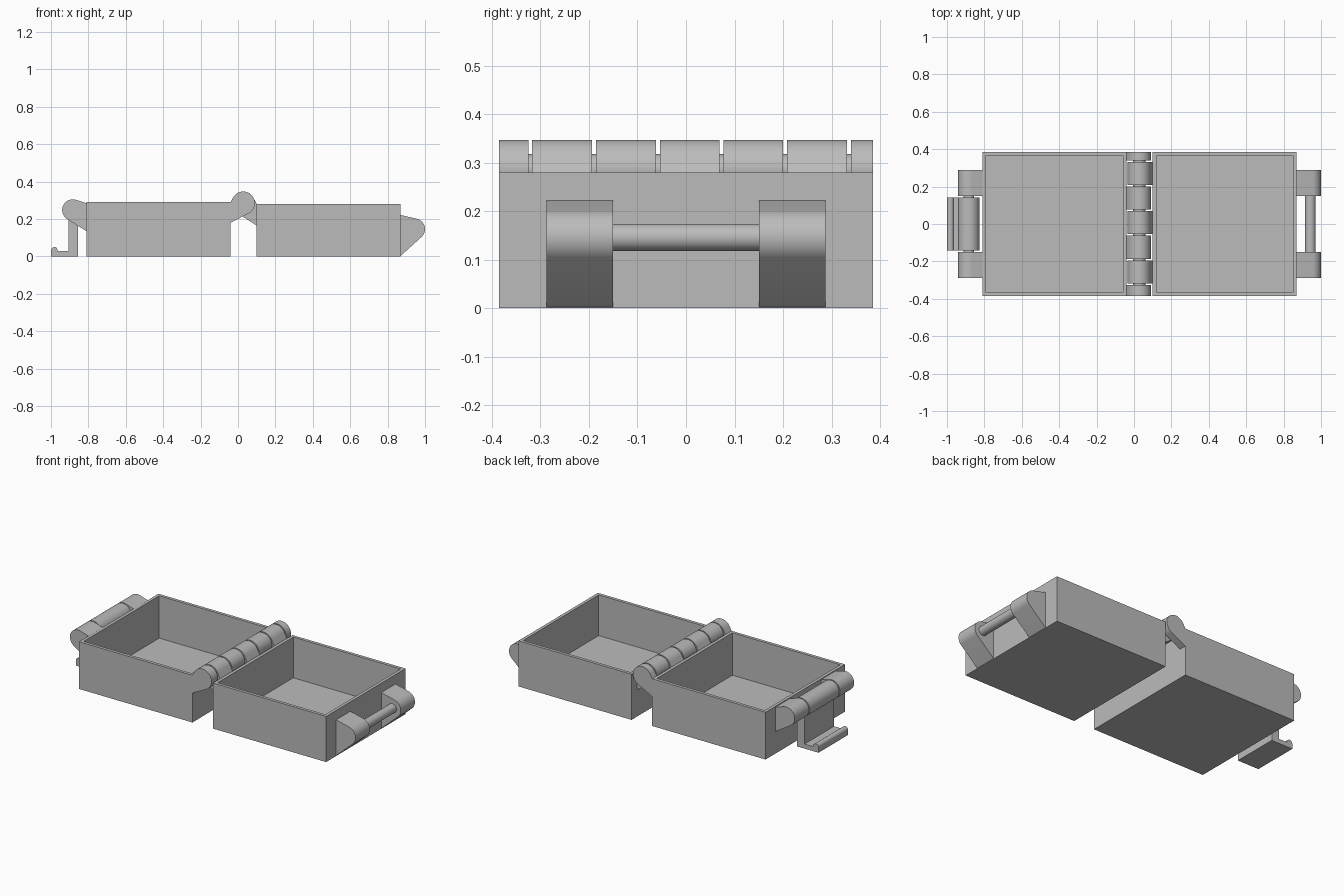
import bpy, bmesh, math
from mathutils import Vector
from mathutils.geometry import convex_hull_2d

cube = bpy.data.objects.get("Cube")
if cube:
    bpy.data.objects.remove(cube)

GREY = (0.5, 0.5, 0.5, 1)
grey = bpy.data.materials.new("plain grey")
grey.use_nodes = True
grey.diffuse_color = GREY
grey.node_tree.nodes["Principled BSDF"].inputs["Base Color"].default_value = GREY


def finish(name, bm):
    """Turn a bmesh into a grey object with sharp edges kept."""
    bmesh.ops.recalc_face_normals(bm, faces=bm.faces)
    mesh = bpy.data.meshes.new(name)
    bm.to_mesh(mesh)
    bm.free()
    mesh.materials.append(grey)
    obj = bpy.data.objects.new(name, mesh)
    bpy.context.collection.objects.link(obj)
    bpy.ops.object.select_all(action="DESELECT")
    obj.select_set(True)
    bpy.context.view_layer.objects.active = obj
    bpy.ops.object.shade_smooth_by_angle(angle=math.radians(25))
    return obj


def extrude(name, outline, y0, y1):
    """Extrude an x-z outline along y."""
    bm = bmesh.new()
    face = bm.faces.new([bm.verts.new((x, y0, z)) for x, z in outline])
    grown = bmesh.ops.extrude_face_region(bm, geom=[face])["geom"]
    verts = [g for g in grown if isinstance(g, bmesh.types.BMVert)]
    bmesh.ops.translate(bm, verts=verts, vec=(0, y1 - y0, 0))
    return finish(name, bm)


def circle(centre, r, n=48):
    return [(centre[0] + r * math.cos(math.tau * i / n),
             centre[1] + r * math.sin(math.tau * i / n)) for i in range(n)]


def lug(centre, r, anchors):
    """Round eye with flat sides running tangentially to its anchors."""
    pts = [Vector(p) for p in circle(centre, r) + anchors]
    return [pts[i] for i in convex_hull_2d(pts)]


def tray(name, x0, x1, height, depth=0.385, wall=0.027, floor=0.03):
    """Open box: the top face is inset and pushed down to the floor."""
    bm = bmesh.new()
    bmesh.ops.create_cube(bm, size=1)
    for v in bm.verts:
        v.co = (x0 if v.co.x < 0 else x1, math.copysign(depth, v.co.y),
                0 if v.co.z < 0 else height)
    bm.normal_update()
    top = max(bm.faces, key=lambda f: f.calc_center_median().z)
    bmesh.ops.inset_region(bm, faces=[top], thickness=wall)
    inner = bmesh.ops.extrude_face_region(bm, geom=[top])["geom"]
    bmesh.ops.delete(bm, geom=[top], context="FACES_ONLY") if top.is_valid else None
    for v in inner:
        if isinstance(v, bmesh.types.BMVert):
            v.co.z = floor
    return finish(name, bm)


# Two trays
tray("left_tray", -0.81, -0.04, 0.29)
tray("right_tray", 0.10, 0.868, 0.28)

# Hinge with alternating knuckles and a pin
hinge = (0.028, 0.285)
knuckles = [lug(hinge, 0.062, [(-0.04, 0.18), (-0.04, 0.29)]),
            lug(hinge, 0.062, [(0.10, 0.165), (0.10, 0.28)])]
gaps = [-0.321, -0.19, -0.058, 0.073, 0.204, 0.336]
starts = [-0.385] + [g + 0.004 for g in gaps]
ends = [g - 0.004 for g in gaps] + [0.385]
for i, (a, b) in enumerate(zip(starts, ends)):
    extrude(f"hinge_knuckle_{i + 1}", knuckles[i % 2], a, b)
extrude("hinge_pin", circle(hinge, 0.033), -0.38, 0.38)

# Catch lugs on one end, latch lugs on the other
catch, latch = (0.943, 0.146), (-0.883, 0.248)
catch_lug = lug(catch, 0.057, [(0.868, 0.002), (0.868, 0.222)])
latch_lug = lug(latch, 0.057, [(-0.81, 0.135), (-0.81, 0.285)])
for side, a, b in (("front", -0.288, -0.15), ("back", 0.15, 0.288)):
    extrude(side + "_catch_lug", catch_lug, a, b)
    extrude(side + "_latch_lug", latch_lug, a, b)
extrude("catch_bar", circle(catch, 0.028), -0.16, 0.16)
extrude("latch_pin", circle(latch, 0.028), -0.16, 0.16)

# Swinging latch: barrel, plate, foot and rounded lip
extrude("latch_barrel", circle(latch, 0.057), -0.143, 0.143)
lip = [(-0.982 + 0.018 * math.cos(t), 0.032 + 0.018 * math.sin(t))
       for t in (math.pi * i / 12 for i in range(13))]
plate = [(-0.855, 0), (-0.855, 0.24), (-0.905, 0.24), (-0.905, 0.028), (-0.964, 0.028)]
extrude("latch_plate", plate + lip + [(-1, 0)], -0.143, 0.143)
